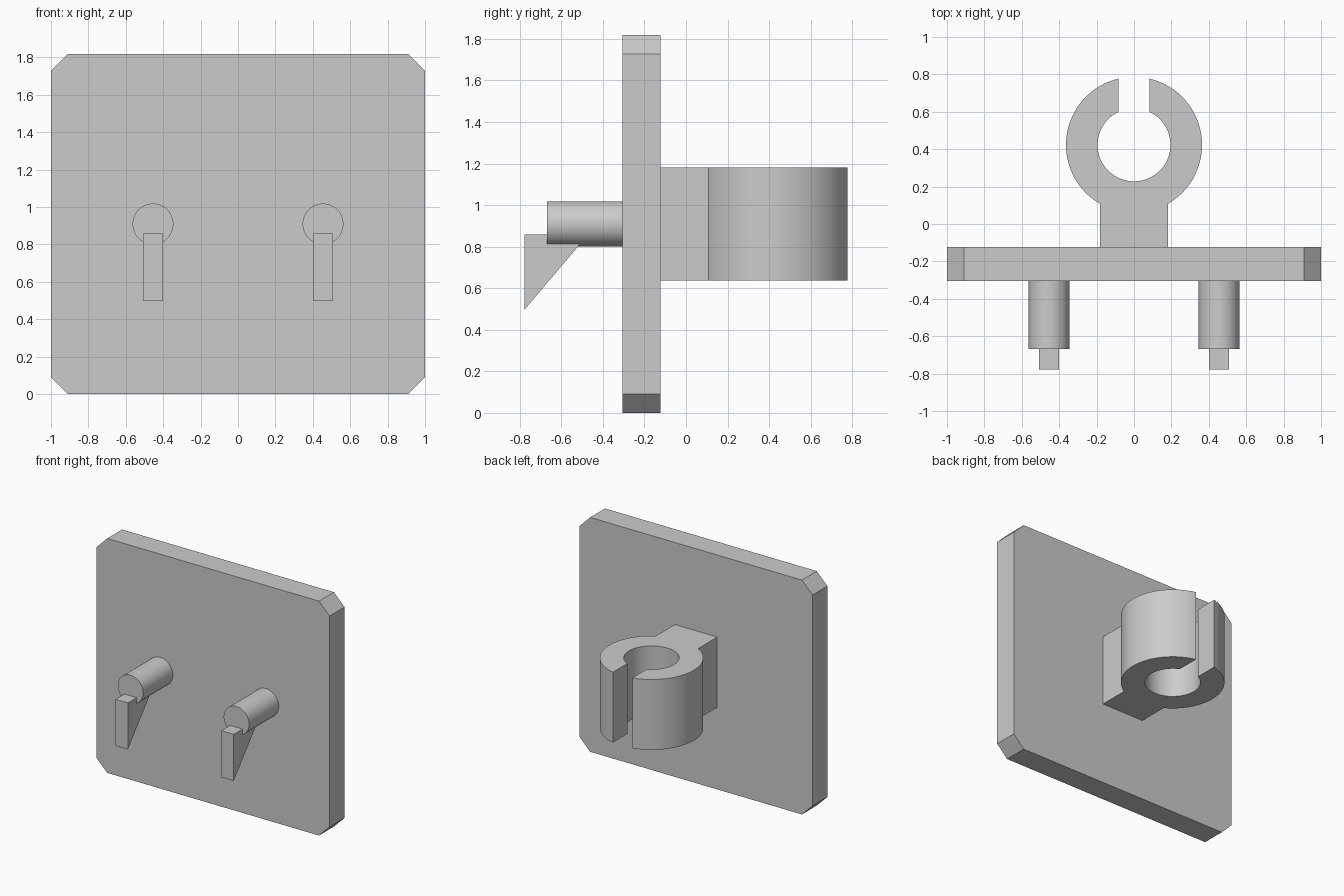
import bpy
from math import asin, cos, sin, pi, radians
from mathutils import Vector

if "Cube" in bpy.data.objects:
    bpy.data.objects.remove(bpy.data.objects["Cube"], do_unlink=True)

grey = bpy.data.materials.new("light grey")
grey.use_nodes = True
colour = (0.6, 0.6, 0.6, 1)
grey.diffuse_color = colour
grey.node_tree.nodes["Principled BSDF"].inputs["Base Color"].default_value = colour

U = 1 / 11             # design unit: the plate is 22 x 20 units
FRONT, BACK = -0.305, -0.123
MID_Z = 10 * U


def prism(name, outline, to_point, start, end):
    """Extrude a 2D outline; to_point maps (a, b, depth) to a 3D position."""
    n = len(outline)
    verts = [to_point(a, b, d) for d in (start, end) for a, b in outline]
    faces = [tuple(range(n)), tuple(range(2 * n - 1, n - 1, -1))]
    faces += [(i, i + n, (i + 1) % n + n, (i + 1) % n) for i in range(n)]
    mesh = bpy.data.meshes.new(name)
    mesh.from_pydata([Vector(v) for v in verts], [], faces)
    mesh.materials.append(grey)
    obj = bpy.data.objects.new(name, mesh)
    bpy.context.collection.objects.link(obj)
    bpy.ops.object.select_all(action='DESELECT')
    obj.select_set(True)
    bpy.context.view_layer.objects.active = obj
    bpy.ops.object.mode_set(mode='EDIT')
    bpy.ops.mesh.select_all(action='SELECT')
    bpy.ops.mesh.normals_make_consistent(inside=False)
    bpy.ops.object.mode_set(mode='OBJECT')
    bpy.ops.object.shade_smooth_by_angle(angle=radians(30))
    return obj


def arc(cx, cy, r, a0, a1, steps):
    return [(cx + r * cos(a0 + (a1 - a0) * i / steps),
             cy + r * sin(a0 + (a1 - a0) * i / steps)) for i in range(steps + 1)]


# Plate with chamfered corners
w, h, c = 1, MID_Z, U
corners = [(w, h - c), (w - c, h), (c - w, h), (-w, h - c),
           (-w, c - h), (c - w, -h), (w - c, -h), (w, c - h)]
prism("back_plate", corners, lambda a, b, d: (a, d, b + MID_Z), FRONT, BACK)

# Split ring clip and its neck, one continuous outline
ring_y, outer, inner, slot, neck = 0.423, 4 * U, 0.195, 0.083, 2 * U
out_gap, in_gap, foot = asin(slot / outer), asin(slot / inner), asin(neck / outer)
clip = arc(0, ring_y, outer, pi / 2 - out_gap, -pi / 2 + foot, 40)
clip += [(neck, BACK), (-neck, BACK)]
clip += arc(0, ring_y, outer, -pi / 2 - foot, -3 * pi / 2 + out_gap, 40)
clip += arc(0, ring_y, inner, pi / 2 + in_gap, 5 * pi / 2 - in_gap, 56)
prism("ring_clip", clip, lambda a, b, d: (a, b, d), MID_Z - 3 * U, MID_Z + 3 * U)

# Two pegs, each with a wedge hook at its tip
hook = [(-0.777, 0.497), (-0.777, 0.858), (-0.471, 0.858)]
for side, x in (("right", -5 * U), ("left", 5 * U)):
    circle = arc(x, MID_Z, 1.2 * U, 0, 2 * pi, 64)[:-1]
    prism(side + "_peg", circle, lambda a, b, d: (a, d, b), FRONT - 4 * U, FRONT)
    prism(side + "_hook", hook, lambda a, b, d: (d, a, b), x - 0.053, x + 0.053)
